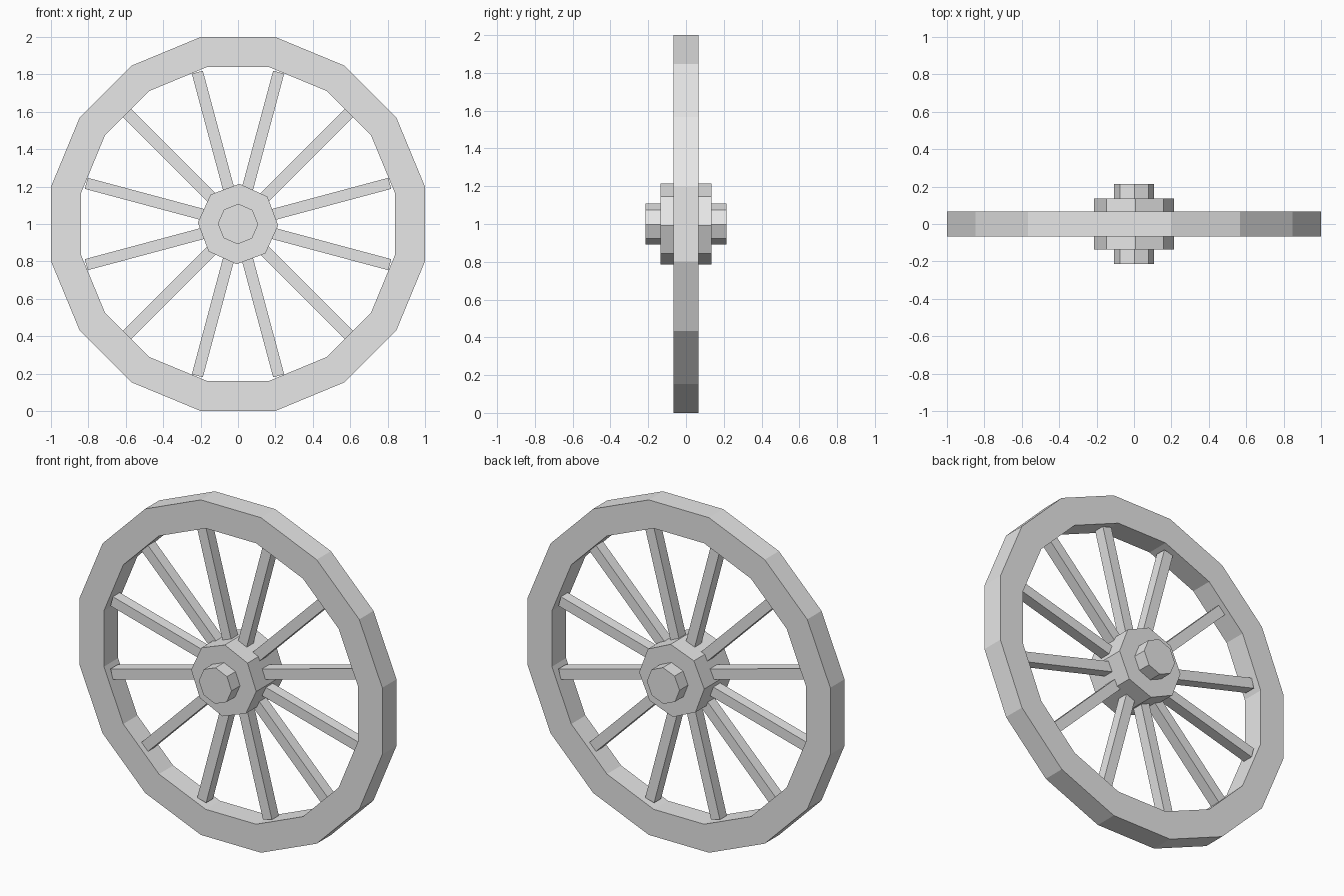
import bpy, bmesh
from math import sin, cos, pi, radians
from mathutils import Matrix, Vector

cube = bpy.data.objects.get("Cube")
if cube:
    bpy.data.objects.remove(cube, do_unlink=True)

GREY = (0.8, 0.8, 0.8, 1)
grey = bpy.data.materials.new("plain grey")
grey.use_nodes = True
grey.diffuse_color = GREY
grey.node_tree.nodes["Principled BSDF"].inputs["Base Color"].default_value = GREY

CENTRE = Vector((0, 0, 1))


def finish(name, bm):
    """Turn a bmesh centred on the axle into a named object."""
    bmesh.ops.recalc_face_normals(bm, faces=bm.faces[:])
    mesh = bpy.data.meshes.new(name)
    bm.to_mesh(mesh)
    bm.free()
    mesh.materials.append(grey)
    obj = bpy.data.objects.new(name, mesh)
    obj.location = CENTRE
    bpy.context.collection.objects.link(obj)
    return obj


def prism(name, sides, radius, half_depth, turn):
    """Solid prism lying along the axle (y)."""
    bm = bmesh.new()
    ring = [bm.verts.new((radius * cos(a), -half_depth, radius * sin(a)))
            for a in (turn + 2 * pi * i / sides for i in range(sides))]
    face = bm.faces.new(ring)
    out = bmesh.ops.extrude_face_region(bm, geom=[face], use_keep_orig=True)
    moved = [v for v in out["geom"] if isinstance(v, bmesh.types.BMVert)]
    bmesh.ops.translate(bm, verts=moved, vec=(0, 2 * half_depth, 0))
    return finish(name, bm)


def rim(name, sides, outer, inner, half_depth):
    """Faceted ring swept from a rectangular section."""
    bm = bmesh.new()
    section = [(outer, -half_depth), (outer, half_depth),
               (inner, half_depth), (inner, -half_depth)]
    rings = []
    for i in range(sides):
        a = 2 * pi * (i + 0.5) / sides
        rings.append([bm.verts.new((r * cos(a), y, r * sin(a))) for r, y in section])
    for i in range(sides):
        p, q = rings[i], rings[(i + 1) % sides]
        for j in range(4):
            k = (j + 1) % 4
            bm.faces.new((p[j], p[k], q[k], q[j]))
    return finish(name, bm)


def spoke(name, angle, start, end, width, depth):
    """Square bar running outwards from the hub."""
    bm = bmesh.new()
    place = (Matrix.Rotation(-angle, 4, 'Y')
             @ Matrix.Translation(((start + end) / 2, 0, 0))
             @ Matrix.Diagonal((end - start, depth, width, 1)))
    bmesh.ops.create_cube(bm, size=1, matrix=place)
    return finish(name, bm)


# Rim
rim("rim", 16, 1 / cos(pi / 16), 0.855, 0.067)

# Hub and the axle running through it
prism("hub", 8, 0.215, 0.135, radians(-2))
prism("axle", 8, 0.108, 0.215, radians(-1))

# Spokes
for n in range(12):
    spoke(f"spoke_{n + 1}", radians(15 + 30 * n), 0.12, 0.84, 0.061, 0.065)
